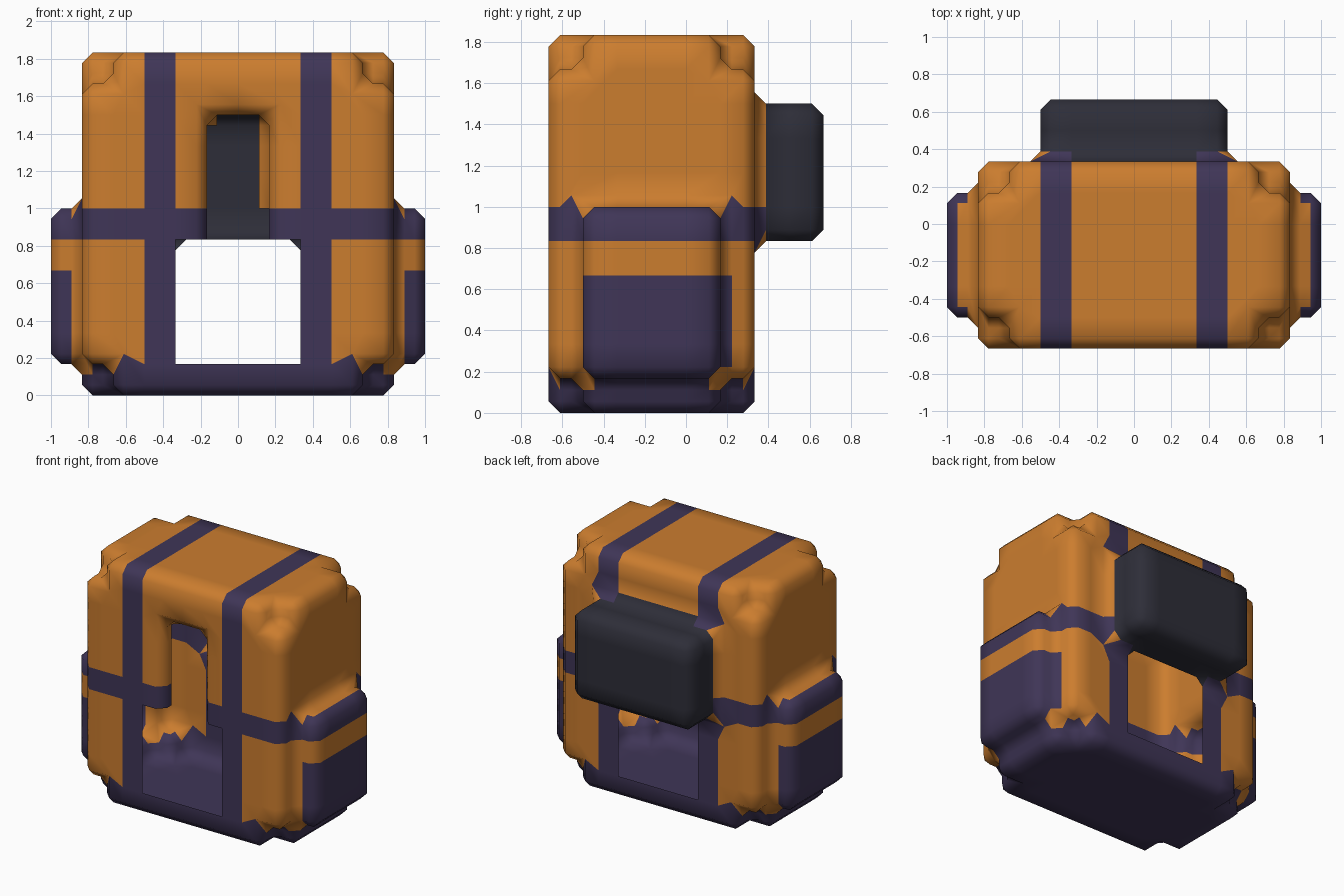
import bpy, bmesh, math
from mathutils import Vector

if "Cube" in bpy.data.objects:
    bpy.data.objects.remove(bpy.data.objects["Cube"])

U = 1 / 6          # block size
BEVEL = U / 3


def material(name, rgb):
    m = bpy.data.materials.new(name)
    m.diffuse_color = (*rgb, 1)
    m.use_nodes = True
    m.node_tree.nodes["Principled BSDF"].inputs["Base Color"].default_value = m.diffuse_color
    return m


MATS = [material("orange_fabric", (0.60, 0.205, 0.028)),
        material("purple_trim", (0.050, 0.036, 0.095)),
        material("charcoal_pack", (0.027, 0.027, 0.040))]
ORANGE, PURPLE, CHARCOAL = range(3)


def block(x0, x1, y0, y1, z0, z1):
    return {(x, y, z) for x in range(x0, x1) for y in range(y0, y1) for z in range(z0, z1)}


# Body with its eight corner blocks cut away
cells = block(-5, 5, -4, 2, 0, 11)
cells -= {(x, y, z) for x in (-5, 4) for y in (-4, 1) for z in (0, 10)}
# Side pockets, back pack and the recessed slot in the front
cells |= block(5, 6, -3, 1, 1, 6) | block(-6, -5, -3, 1, 1, 6)
cells |= block(-3, 3, 2, 4, 5, 9)
cells -= block(-1, 1, -4, -3, 5, 9)


def is_opening(c, n):
    """Open panels: front and back windows and the floor of the slot."""
    if abs(n.y) > 0.5 and c.y in (-4, 2) and abs(c.x) < 2 and 1 < c.z < 5:
        return True
    return n.z > 0.5 and c.z == 5 and abs(c.x) < 1 and c.y < -3


# Outer skin of the blocks
bm = bmesh.new()
verts = {}


def corner(p):
    key = tuple(round(v) for v in p)
    if key not in verts:
        verts[key] = bm.verts.new(Vector(key) * U)
    return verts[key]


for cell in cells:
    for axis in range(3):
        for side in (-1, 1):
            near = list(cell)
            near[axis] += side
            if tuple(near) in cells:
                continue
            n = Vector((0, 0, 0))
            n[axis] = side
            a = Vector((0, 0, 0))
            a[(axis + 1) % 3] = 0.5
            b = n.cross(a)
            c = Vector(cell) + Vector((0.5, 0.5, 0.5)) + n * 0.5
            if not is_opening(c, n):
                bm.faces.new([corner(c + s * a + t * b)
                              for s, t in ((-1, -1), (1, -1), (1, 1), (-1, 1))])

# Chamfer every inner and outer corner
bm.normal_update()
sharp = [e for e in bm.edges if len(e.link_faces) == 2 and e.calc_face_angle() > 1]
bmesh.ops.bevel(bm, geom=sharp, offset=BEVEL, offset_type='OFFSET', segments=1,
                profile=0.5, affect='EDGES', clamp_overlap=True)
bm.normal_update()

# Open the back of the slot, leaving the strip along its right side
gone = []
for f in bm.faces:
    c = f.calc_center_median() / U
    if abs(c.x) < 1 and -3.2 < c.y < -2.8 and 5 < c.z < 9 and not (c.x > 0.65 and c.z > 6):
        gone.append(f)
bmesh.ops.delete(bm, geom=gone, context='FACES')


# Colours by position
def colour(c):
    x, y, z = abs(c.x), c.y, c.z
    if y > 2.34 or (y > 2.05 and x < 2):
        return CHARCOAL                              # back pack
    if z < 1 or 5 < z < 6 or 2 < x < 3:
        return PURPLE                                # base, belt and straps
    if z < 4 and (x > 5.34 or (c.x > 5.05 and y > 0)):
        return PURPLE                                # lower pockets
    return ORANGE


for f in bm.faces:
    f.material_index = colour(f.calc_center_median() / U)

mesh = bpy.data.meshes.new("backpack_shell")
bm.to_mesh(mesh)
bm.free()
for m in MATS:
    mesh.materials.append(m)
shell = bpy.data.objects.new("backpack_shell", mesh)
bpy.context.collection.objects.link(shell)
bpy.context.view_layer.objects.active = shell
shell.select_set(True)
bpy.ops.object.shade_smooth_by_angle(angle=math.radians(60))
